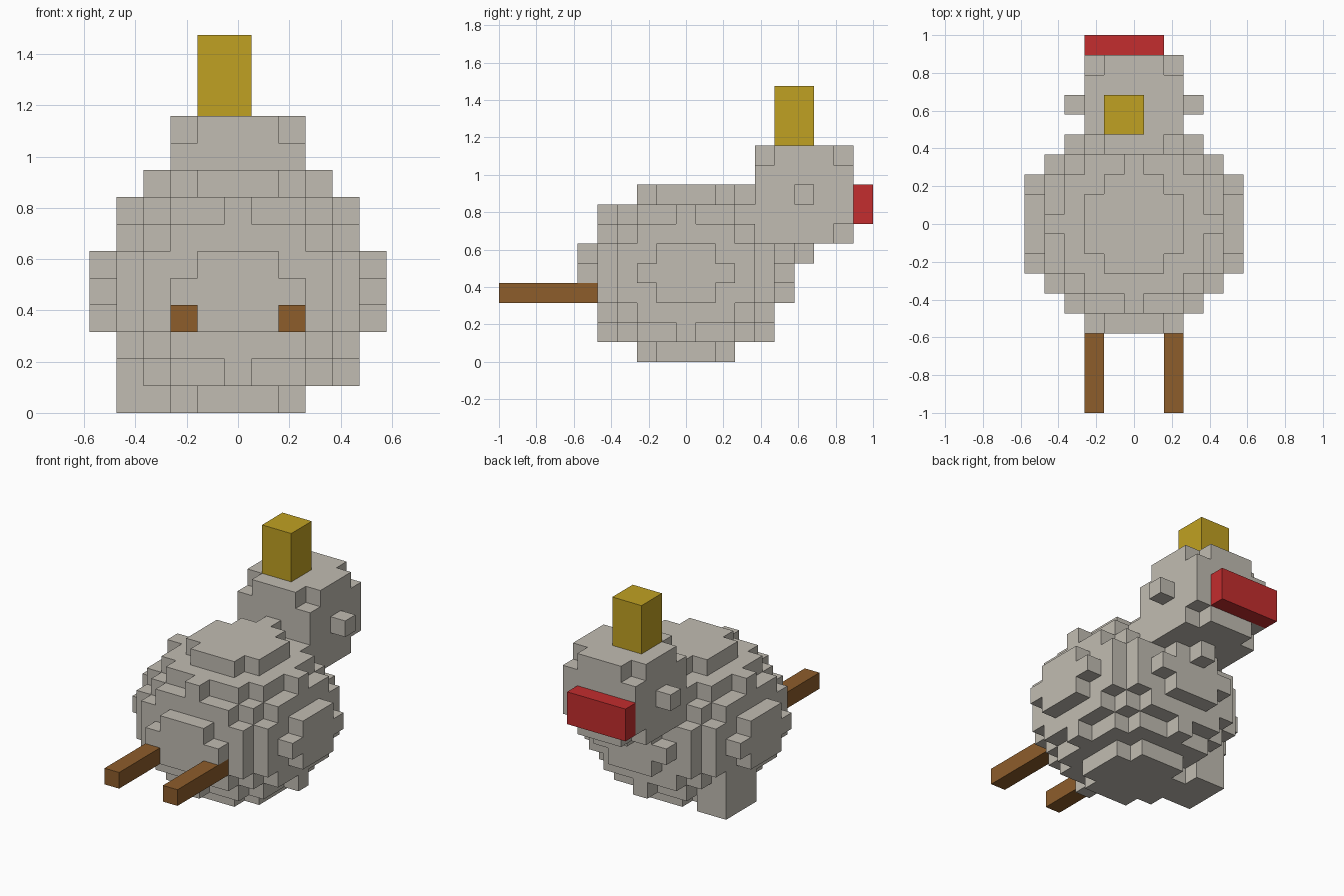
import bpy
import bmesh
from itertools import product
from mathutils import Vector

cube = bpy.data.objects.get("Cube")
if cube:
    bpy.data.objects.remove(cube, do_unlink=True)

U = 2 / 19                                # edge of one block
ORIGIN = Vector((-5.5, -9.5, 0)) * U      # corner of block (0, 0, 0)


def material(name, srgb):
    lin = [((c / 255 + 0.055) / 1.055) ** 2.4 for c in srgb]
    m = bpy.data.materials.new(name)
    m.use_nodes = True
    m.diffuse_color = (*lin, 1)
    bsdf = m.node_tree.nodes["Principled BSDF"]
    bsdf.inputs["Base Color"].default_value = (*lin, 1)
    bsdf.inputs["Roughness"].default_value = 0.9
    return m


stone = material("warm_grey", (193, 188, 178))
gold = material("gold", (192, 161, 34))
wood = material("brown", (141, 93, 43))
red = material("red", (195, 45, 46))


def box(x, y, z):
    """Blocks in inclusive index ranges."""
    return set(product(*(range(a, b + 1) for a, b in (x, y, z))))


def ellipsoid(center, radii):
    """Blocks whose centres lie inside an ellipsoid."""
    spans = [(c - int(r), c + int(r)) for c, r in zip(center, radii)]
    return {p for p in box(*spans)
            if sum(((i - c) / r) ** 2 for i, c, r in zip(p, center, radii)) <= 1}


# Parts listed by priority: earlier ones keep shared blocks
parts = [
    ("hat", box((4, 5), (14, 15), (11, 13)), gold),
    ("beak", box((3, 6), (18, 18), (7, 8)), red),
    ("right_stick", box((3, 3), (0, 4), (3, 3)), wood),
    ("left_stick", box((7, 7), (0, 4), (3, 3)), wood),
    ("body", ellipsoid((5, 9, 4), (5.5, 5.5, 4.5)), stone),
    ("head", ellipsoid((5, 15, 8), (3.08, 3.08, 3.08)), stone),
    ("foot", box((1, 2), (9, 11), (0, 1)), stone),
]

occupied = set().union(*(cells for _, cells, _ in parts))


def build(name, cells, mat):
    """Make the outer faces of a group of blocks."""
    bm = bmesh.new()
    verts = {}

    def vert(p):
        if p not in verts:
            verts[p] = bm.verts.new(ORIGIN + Vector(p) * U)
        return verts[p]

    for cell in sorted(cells):
        for axis, side in product(range(3), (0, 1)):
            near = list(cell)
            near[axis] += 2 * side - 1
            if tuple(near) in occupied:
                continue
            u, v = (axis + 1) % 3, (axis + 2) % 3
            ring = []
            for du, dv in ((0, 0), (1, 0), (1, 1), (0, 1)):
                p = list(cell)
                p[axis] += side
                p[u] += du
                p[v] += dv
                ring.append(vert(tuple(p)))
            bm.faces.new(ring if side else ring[::-1])
    mesh = bpy.data.meshes.new(name)
    bm.to_mesh(mesh)
    bm.free()
    mesh.materials.append(mat)
    bpy.context.collection.objects.link(bpy.data.objects.new(name, mesh))


used = set()
for name, cells, mat in parts:
    build(name, cells - used, mat)
    used |= cells
